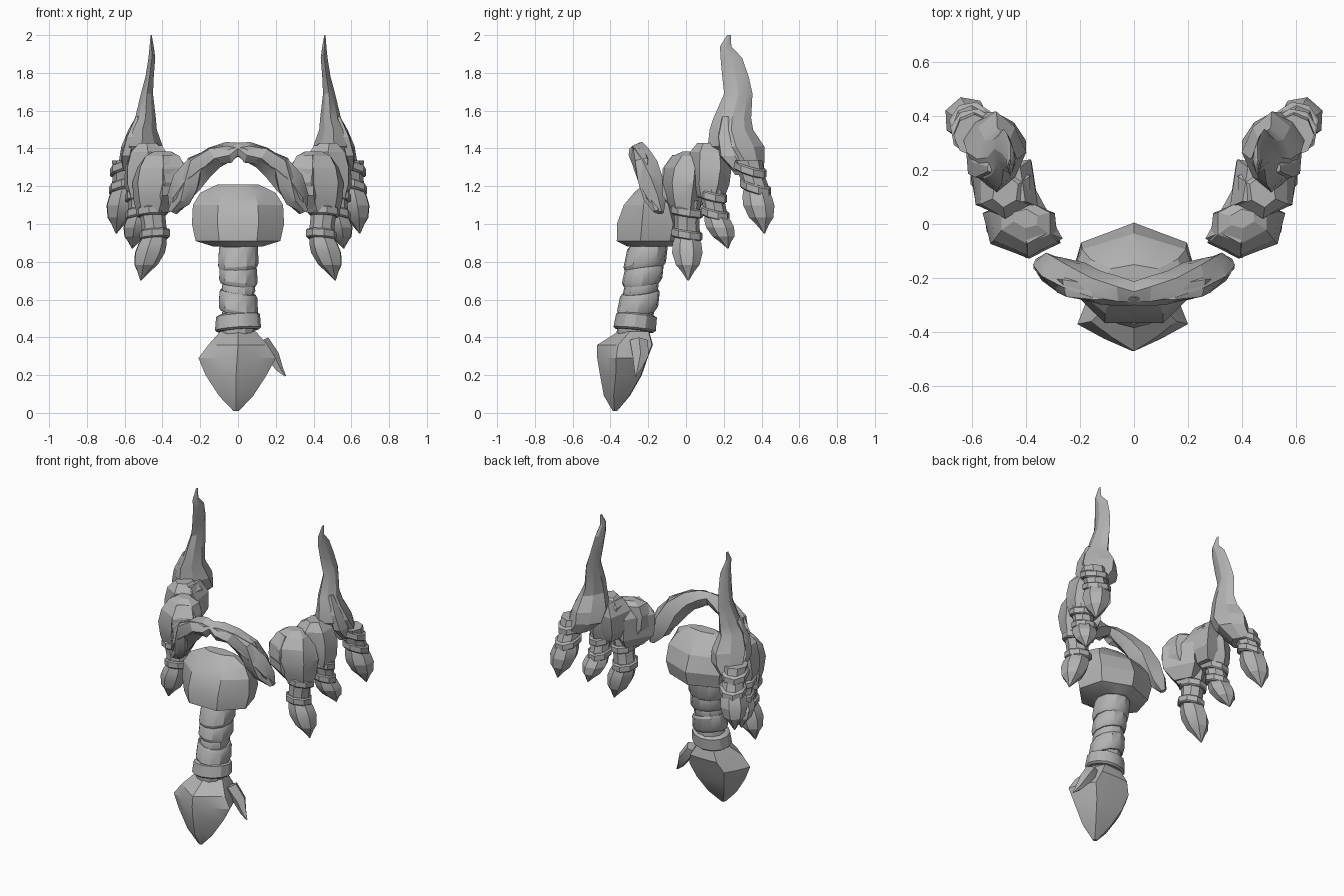
import bpy, bmesh, math
from mathutils import Vector

hair = bpy.data.materials.new("hair grey")
hair.diffuse_color = (0.45, 0.45, 0.45, 1)


def loft(name, rings, sides=8, pleat=1.0, twist=0.0, angle=30, phase=0.0):
    """Skin rings of (centre, axis a, axis b); every other side is pulled in by pleat."""
    bm = bmesh.new()
    loops = []
    for k, (c, a, b) in enumerate(rings):
        loop = []
        for i in range(sides):
            t = phase + 2 * math.pi * i / sides + twist * k
            r = pleat if i % 2 else 1.0
            loop.append(bm.verts.new(Vector(c) + Vector(a) * math.cos(t) * r + Vector(b) * math.sin(t) * r))
        loops.append(loop)
    for lo, hi in zip(loops, loops[1:]):
        for i in range(sides):
            j = (i + 1) % sides
            bm.faces.new((lo[i], lo[j], hi[j], hi[i]))
    bm.faces.new(loops[0])
    bm.faces.new(loops[-1])
    bmesh.ops.recalc_face_normals(bm, faces=bm.faces)
    mesh = bpy.data.meshes.new(name)
    bm.to_mesh(mesh)
    bm.free()
    mesh.materials.append(hair)
    obj = bpy.data.objects.new(name, mesh)
    bpy.context.collection.objects.link(obj)
    bpy.ops.object.select_all(action='DESELECT')
    obj.select_set(True)
    bpy.context.view_layer.objects.active = obj
    bpy.ops.object.shade_smooth_by_angle(angle=math.radians(angle))
    return obj


def flat(sections, s=1, yaw=0.0, tx=0.0, ty=0.0):
    """Near-level rings from (x, y, z, rx, ry), turned by yaw and tipped by slopes tx, ty."""
    out = []
    for x, y, z, rx, ry in sections:
        ca, sa = math.cos(yaw), math.sin(yaw)
        a, b = Vector((ca, sa, 0)) * rx, Vector((-sa, ca, 0)) * ry
        for v in (a, b):
            v.z = v.x * tx + v.y * ty
            v.x *= s
        out.append((Vector((x * s, y, z)), a, b))
    return out


# chin beard, ridge at the back and parting at the front
loft("chin_beard", flat([
    (0, -.20, .88, .13, .12), (0, -.20, .91, .23, .185), (0, -.19, 1.0, .25, .195),
    (0, -.19, 1.10, .245, .155), (0, -.19, 1.165, .205, .095), (0, -.19, 1.21, .11, .04)]),
    sides=14, pleat=.9, angle=20, phase=math.pi / 2)

# main braid of stacked tilted segments
for z0, z1, r, tilt in [(.765, .89, .105, .06), (.68, .785, .1, -.1), (.61, .70, .088, .18),
                        (.53, .64, .102, -.16), (.42, .55, .088, .06)]:
    y = lambda z: -.205 - (.87 - z) * .16
    loft("braid_segment", flat([(0, y(z0), z0, r * .95, r * .98), (0, y(z0 + .02), z0 + .02, r * 1.04, r * 1.08),
                                (0, y(z1 - .015), z1 - .015, r, r * 1.04), (0, y(z1), z1, r * .92, r * .95)],
                               tx=tilt, ty=.12), sides=11, angle=30)
loft("braid_band", flat([(0, -.272, .435, .11, .1), (0, -.272, .445, .122, .112),
                         (0, -.262, .515, .116, .108), (0, -.262, .525, .1, .09)], tx=.07, ty=-.1), sides=12)

# loose beard end with a stray lock
loft("beard_end", flat([
    (0, -.27, .43, .10, .09), (0, -.31, .36, .165, .16), (-.005, -.325, .29, .215, .145),
    (-.01, -.335, .20, .17, .12), (-.01, -.36, .09, .095, .075), (-.01, -.375, .01, .015, .012)]),
    sides=10, pleat=.84, angle=22, phase=-math.pi / 2)
loft("stray_lock", flat([(.12, -.25, .38, .04, .05), (.18, -.24, .30, .035, .045),
                         (.22, -.255, .23, .018, .02), (.25, -.265, .195, .004, .004)], tx=.5), sides=5)


def moustache(s):
    # swept arch: centre, half height across the sweep, half depth
    path = [(0, -.25, 1.39, .04, .04), (.05, -.245, 1.383, .055, .05), (.13, -.232, 1.355, .065, .06),
            (.21, -.205, 1.295, .08, .072), (.27, -.183, 1.215, .085, .07),
            (.315, -.16, 1.13, .065, .055), (.345, -.138, 1.06, .022, .02)]
    for name, off, size, twist in (("moustache", 0, 1.0, .28), ("moustache_lock", -.02, .78, -.3)):
        rings = []
        for k, (x, y, z, h, d) in enumerate(path):
            p, q = path[max(k - 1, 0)], path[min(k + 1, len(path) - 1)]
            n = Vector((-(q[2] - p[2]), 0, q[0] - p[0])).normalized()
            if k == 0:
                n = Vector((0, 0, 1))
            c = Vector((x, y + off, z)) + n * off * math.sin(k * 1.7)
            a = n * h * size
            a.x *= s
            c.x *= s
            rings.append((c, a, Vector((0, d * size, 0))))
        loft(name, rings, sides=10, pleat=.84, twist=twist, angle=22)


def small_braid(s, top, low, end, r):
    # two tilted bands on a core, then a faceted pointed tuft
    top, low, end = Vector(top), Vector(low), Vector(end)
    d = low - top
    tx, ty = d.x / d.z, d.y / d.z
    at = lambda p, k: (p.x, p.y, p.z, r * k, r * k)
    loft("braid_core", flat([at(top - d * .5, .98), at(top + d * .5, .84), at(low + d * .1, .9)], s), sides=8)
    for p, k in ((top, 1.1), (low, 1.06)):
        up = Vector((0, 0, .024))
        loft("braid_ring", flat([at(p - up, k * .9), at(p - up * .7, k), at(p + up * .7, k), at(p + up, k * .9)],
                                s, .2, tx * .5 - .12, ty * .5 - .15), sides=8)
    e = end - low
    loft("braid_tuft", flat([at(low, .78), at(low + e * .2, 1.0), at(low + e * .4, 1.06), at(low + e * .66, .82),
                             at(low + e * .8, .45), at(end, .04)], s), sides=7, angle=20, phase=.4)


for s in (1, -1):
    moustache(s)

    # sideburn clumps
    loft("front_sideburn", flat([
        (.45, .00, 1.06, .09, .07), (.435, -.01, 1.13, .125, .09), (.415, -.015, 1.22, .155, .11),
        (.405, -.01, 1.30, .14, .105), (.40, .01, 1.36, .105, .08), (.40, .02, 1.385, .05, .035)], s, .25),
        sides=12, pleat=.86, twist=.08, angle=20)
    loft("middle_sideburn", flat([
        (.51, .13, 1.14, .075, .075), (.50, .13, 1.21, .11, .1), (.485, .13, 1.30, .125, .11),
        (.475, .125, 1.38, .105, .105), (.475, .12, 1.43, .05, .06)], s, .3),
        sides=12, pleat=.86, twist=.08, angle=20)
    # flat inner slabs behind the clumps
    loft("front_slab", flat([(.40, .0, 1.08, .06, .08), (.385, .0, 1.15, .105, .145), (.378, .0, 1.29, .105, .145),
                             (.39, .01, 1.365, .06, .10)], s, -.5), sides=4, angle=20, phase=math.pi / 4)
    loft("middle_slab", flat([(.46, .13, 1.16, .08, .08), (.445, .13, 1.23, .115, .125),
                              (.445, .14, 1.34, .11, .125), (.46, .14, 1.415, .07, .09)], s, -.15),
         sides=4, angle=20, phase=math.pi / 4)
    # rear clump rising into a tall swept spike
    loft("rear_spike", flat([
        (.56, .335, 1.26, .07, .075), (.515, .31, 1.335, .115, .105), (.508, .265, 1.41, .11, .15),
        (.505, .24, 1.50, .075, .115), (.49, .245, 1.56, .055, .1), (.482, .277, 1.69, .032, .075),
        (.468, .262, 1.78, .022, .07), (.456, .24, 1.88, .018, .057), (.457, .21, 1.94, .011, .03),
        (.46, .228, 2.0, .003, .01)], s), sides=8, pleat=.88, angle=20)
    # overlapping outer lock at the spike's root
    loft("spike_root_lock", flat([(.585, .30, 1.28, .03, .05), (.58, .25, 1.36, .04, .08),
                                  (.56, .22, 1.46, .035, .06), (.53, .21, 1.57, .012, .02)], s, .2),
         sides=6, angle=20)

    # three hanging braids
    small_braid(s, (.455, .005, 1.065), (.44, .005, .945), (.515, .012, .70), .078)
    small_braid(s, (.52, .14, 1.15), (.52, .155, 1.055), (.56, .222, .87), .072)
    small_braid(s, (.592, .34, 1.29), (.60, .368, 1.195), (.645, .415, .95), .08)
